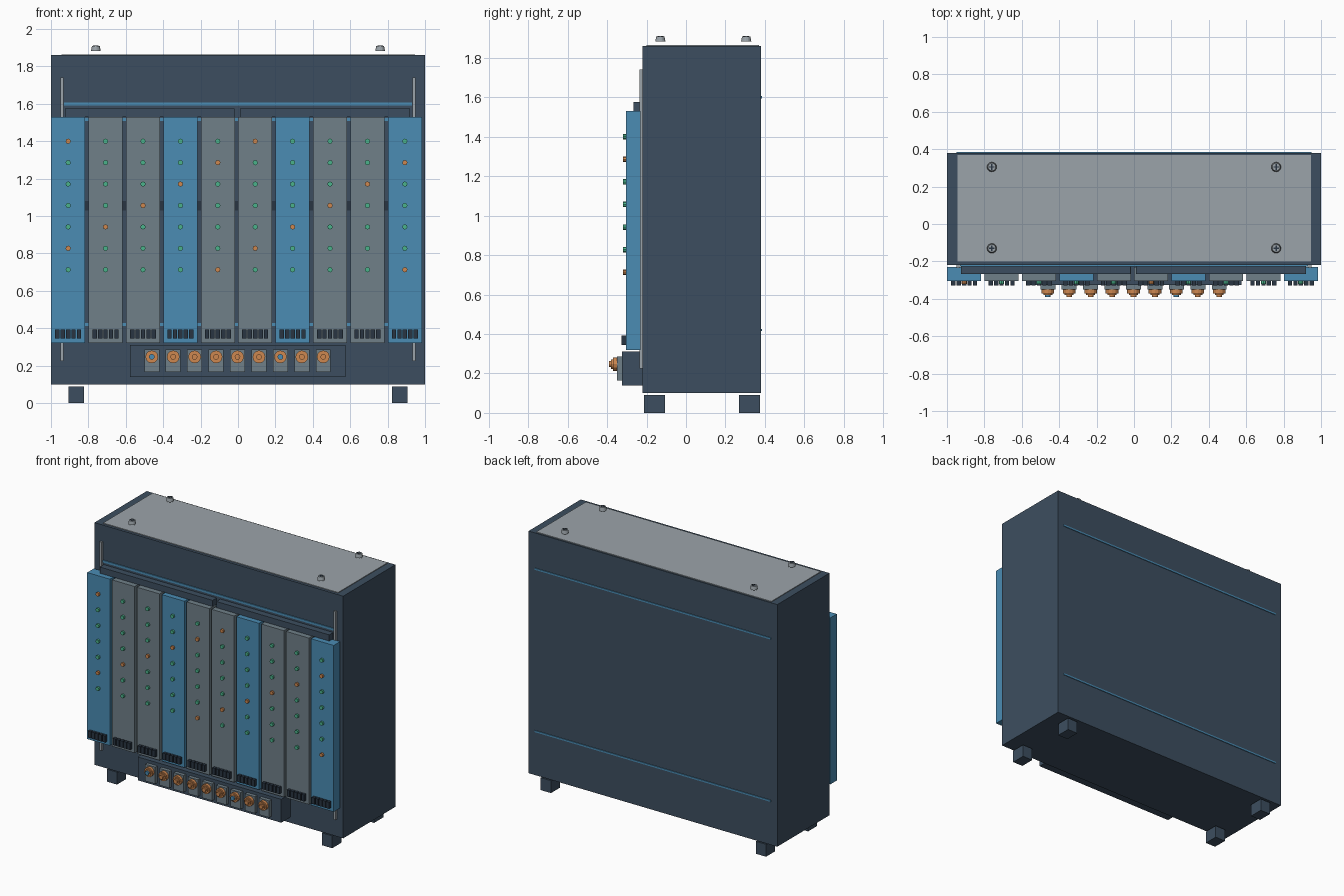
import bpy
import bmesh
from mathutils import Matrix

cube = bpy.data.objects.get("Cube")
if cube:
    bpy.data.objects.remove(cube, do_unlink=True)


def material(name, r, g, b):
    m = bpy.data.materials.new(name)
    m.use_nodes = True
    m.diffuse_color = (r, g, b, 1)
    node = next(n for n in m.node_tree.nodes if n.type == 'BSDF_PRINCIPLED')
    node.inputs["Base Color"].default_value = (r, g, b, 1)
    return m


SLATE = material("slate", 0.046, 0.076, 0.115)
DARK = material("dark_slate", 0.022, 0.035, 0.054)
BLUE = material("blue", 0.069, 0.262, 0.456)
GREY = material("module_grey", 0.162, 0.216, 0.25)
LIGHT = material("light_grey", 0.33, 0.37, 0.4)
GREEN = material("lamp_green", 0.07, 0.45, 0.26)
ORANGE = material("lamp_orange", 0.61, 0.242, 0.08)


def finish(name, bm, mat):
    mesh = bpy.data.meshes.new(name)
    bm.to_mesh(mesh)
    bm.free()
    mesh.materials.append(mat)
    obj = bpy.data.objects.new(name, mesh)
    bpy.context.collection.objects.link(obj)
    return obj


def box(name, x, y, z, mat):
    """Box from (low, high) ranges on each axis."""
    bm = bmesh.new()
    bmesh.ops.create_cube(bm, size=1)
    for v in bm.verts:
        v.co = [r[0] if c < 0 else r[1] for c, r in zip(v.co, (x, y, z))]
    return finish(name, bm, mat)


def mid(centre, width):
    return (centre - width / 2, centre + width / 2)


def disc(name, centre, radius, depth, mat, axis='Y', sides=12, tip=1.0):
    """Cylinder around Y (tip toward the front) or Z (tip upward)."""
    bm = bmesh.new()
    bmesh.ops.create_cone(bm, cap_ends=True, segments=sides, radius1=radius,
                          radius2=radius * tip, depth=depth)
    if axis == 'Y':
        bm.transform(Matrix.Rotation(1.5707963, 4, 'X'))
    bm.transform(Matrix.Translation(centre))
    return finish(name, bm, mat)


# Cabinet with inset lid
box("cabinet", (-1, 1), (-0.22, 0.38), (0.1, 1.86), SLATE)
box("lid_panel", (-0.945, 0.945), (-0.2, 0.37), (1.855, 1.865), LIGHT)

# Feet and lid screws at the corners
for side in (-1, 1):
    for y in (-0.16, 0.322):
        box("foot", mid(side * 0.865, 0.082), mid(y, 0.105), (0, 0.09), SLATE)
    for y in (-0.13, 0.305):
        x = side * 0.76
        disc("screw", (x, y, 1.896), 0.026, 0.026, LIGHT, 'Z', 16, 0.8)
        box("screw_slot", mid(x, 0.03), mid(y, 0.007), (1.905, 1.911), DARK)
        box("screw_slot", mid(x, 0.007), mid(y, 0.03), (1.905, 1.911), DARK)
    # Upright rods beside the modules
    box("side_rod", mid(side * 0.941, 0.016), (-0.236, -0.22), (0.225, 1.74), LIGHT)

# Blue seams on the front and back
for z in (0.42, 1.6):
    box("front_seam", (-0.93, 0.93), (-0.226, -0.22), mid(z, 0.016), BLUE)
    box("back_seam", (-0.95, 0.95), (0.38, 0.385), mid(z, 0.012), BLUE)
box("module_seam", (-0.93, 0.93), (-0.226, -0.22), mid(1.515, 0.016), BLUE)
box("middle_rail", (-0.83, 0.83), (-0.228, -0.22), (1.03, 1.08), DARK)

# Ledge bars over the modules
box("ledge_right", (-0.925, -0.018), (-0.266, -0.22), (1.53, 1.575), SLATE)
box("ledge_left", (0.012, 0.92), (-0.266, -0.22), (1.53, 1.575), SLATE)

# Ten plug-in modules with lamps and vents
for i in range(10):
    x = -0.908 + i * 0.2
    box("module", mid(x, 0.182), (-0.305, -0.23), (0.32, 1.53),
        BLUE if i % 3 == 0 else GREY)
    for row in range(7):
        disc("lamp", (x, -0.312, 1.4 - row * 0.1145), 0.014, 0.016,
             ORANGE if (row + i) % 5 == 0 else GREEN, sides=8)
    for k in range(-2, 3):
        box("vent_bar", mid(x + k * 0.029, 0.023), (-0.328, -0.3),
            (0.345, 0.393), DARK)

# Connector box with nine sockets
box("connector_box", (-0.578, 0.575), (-0.325, -0.22), (0.14, 0.31), SLATE)
for i in range(9):
    x = -0.461 + i * 0.1146
    box("socket_plate", mid(x, 0.08), (-0.35, -0.32), (0.165, 0.287), GREY)
    disc("socket_ring", (x, -0.36, 0.247), 0.034, 0.022, ORANGE)
    disc("socket_collar", (x, -0.374, 0.247), 0.024, 0.01, ORANGE)
    disc("socket_tip", (x, -0.384, 0.247), 0.015, 0.014,
         BLUE if i % 6 == 0 else ORANGE)
